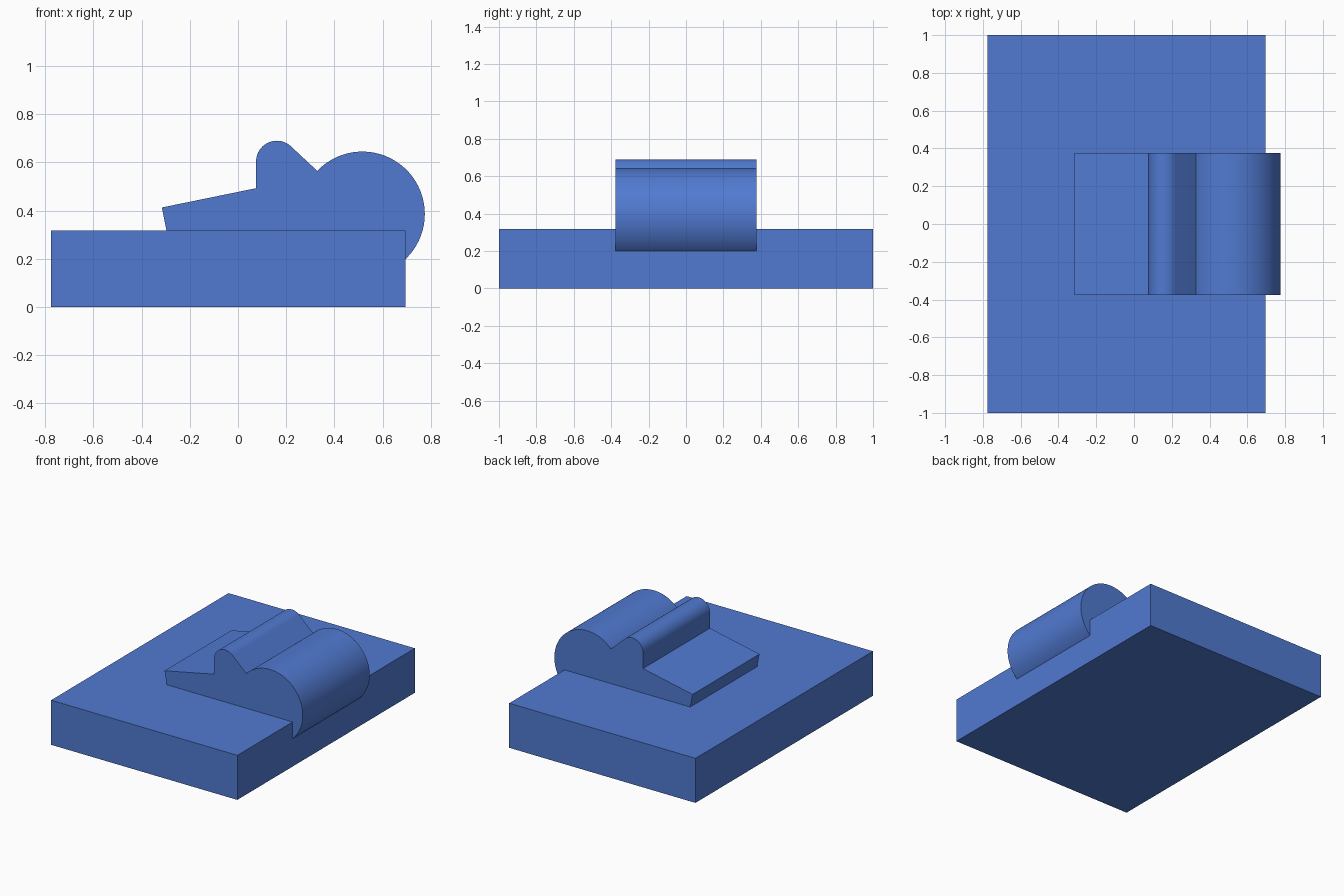
import bpy
from math import sin, cos, radians

if "Cube" in bpy.data.objects:
    bpy.data.objects.remove(bpy.data.objects["Cube"])


def arc(cx, cz, r, a0, a1, n):
    """Points on an arc in the XZ plane, angles in degrees."""
    angles = [radians(a0 + (a1 - a0) * i / n) for i in range(n + 1)]
    return [(cx + r * cos(a), cz + r * sin(a)) for a in angles]


def extrude(name, profile, half_width):
    """Solid made by sweeping an XZ profile along Y."""
    n = len(profile)
    verts = [(x, y, z) for y in (-half_width, half_width) for x, z in profile]
    faces = [tuple(range(n)), tuple(reversed(range(n, 2 * n)))]
    faces += [((i + 1) % n, i, n + i, n + (i + 1) % n) for i in range(n)]
    mesh = bpy.data.meshes.new(name)
    mesh.from_pydata(verts, [], faces)
    mesh.update()
    mesh.materials.append(blue)
    obj = bpy.data.objects.new(name, mesh)
    bpy.context.collection.objects.link(obj)
    return obj


blue = bpy.data.materials.new("blue")
blue.diffuse_color = (0.082, 0.195, 0.64, 1)
blue.use_nodes = True
blue.node_tree.nodes["Principled BSDF"].inputs["Base Color"].default_value = blue.diffuse_color

# Flat base slab
slab = extrude("base_slab", [(0.695, 0), (0.695, 0.318), (-0.775, 0.318), (-0.775, 0)], 1.0)

# Rocker: sloped tongue, rounded ridge and large drum, sunk into the slab
profile = [(-0.279, 0.227), (-0.316, 0.413), (0.075, 0.493)]
profile += arc(0.161, 0.604, 0.086, 180, 45, 20)      # ridge
profile += arc(0.516, 0.386, 0.259, 136.3, -75, 56)   # drum
rocker = extrude("rocker", profile[::-1], 0.377)

# Join both into one solid
union = slab.modifiers.new("union", 'BOOLEAN')
union.operation = 'UNION'
union.solver = 'EXACT'
union.object = rocker
bpy.context.view_layer.objects.active = slab
slab.select_set(True)
bpy.ops.object.modifier_apply(modifier=union.name)
bpy.data.objects.remove(rocker)
slab.name = "base_with_rocker"
bpy.ops.object.shade_smooth_by_angle(angle=radians(30))
